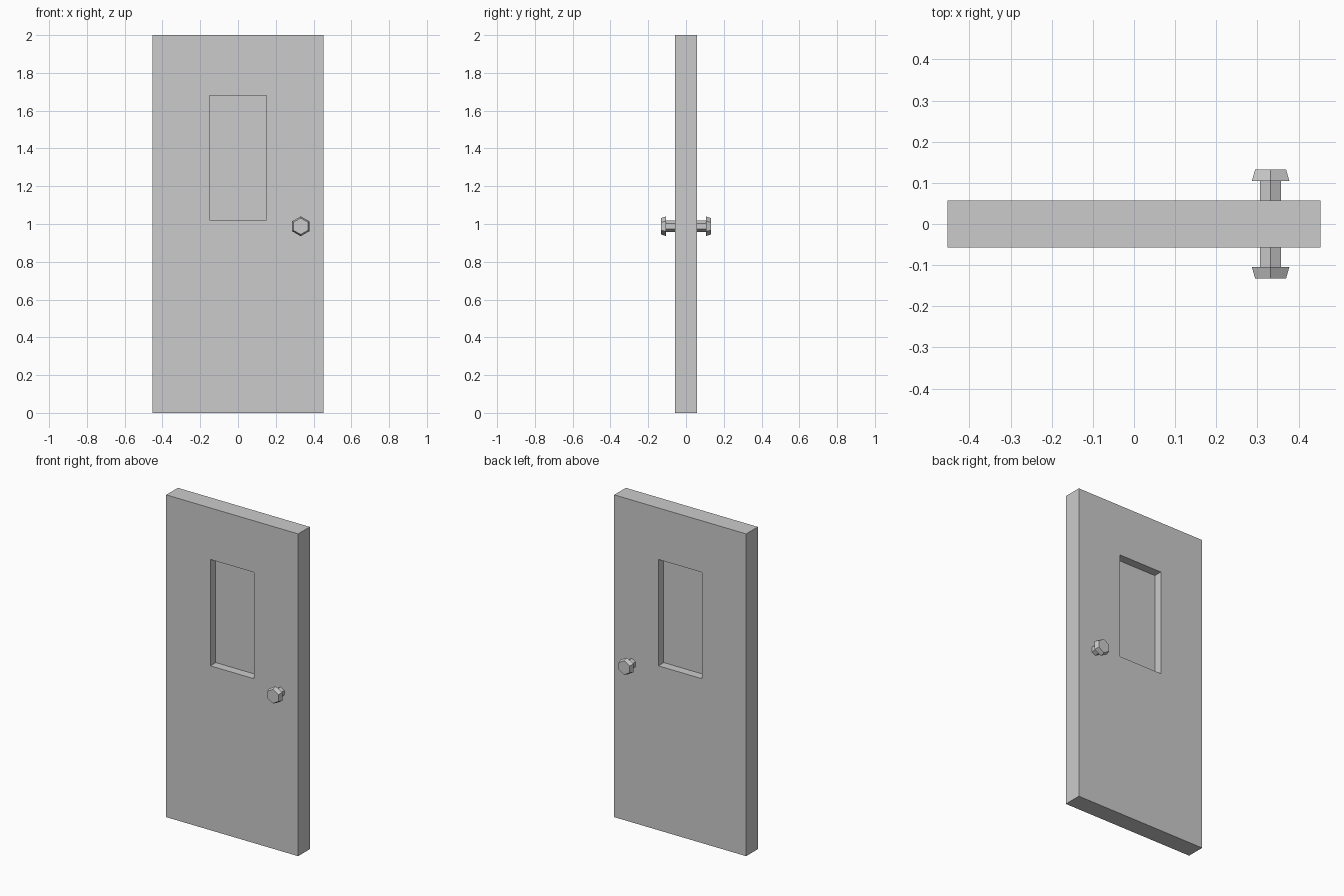
import bpy, bmesh, math
from mathutils import Matrix

if "Cube" in bpy.data.objects:
    bpy.data.objects.remove(bpy.data.objects["Cube"])

HALF_W, HALF_T, HEIGHT = 0.453, 0.057, 2.0
WIN_X, WIN_Z0, WIN_Z1 = 0.15, 1.02, 1.68
KNOB_X, KNOB_Z = 0.332, 0.988


def finish(name, bm):
    bmesh.ops.recalc_face_normals(bm, faces=bm.faces)
    mesh = bpy.data.meshes.new(name)
    bm.to_mesh(mesh)
    bm.free()
    obj = bpy.data.objects.new(name, mesh)
    bpy.context.collection.objects.link(obj)
    return obj


def window_door():
    # 3 x 3 panel layout with the middle left open, extruded through the thickness
    bm = bmesh.new()
    xs = (-HALF_W, -WIN_X, WIN_X, HALF_W)
    zs = (0, WIN_Z0, WIN_Z1, HEIGHT)
    grid = [[bm.verts.new((x, -HALF_T, z)) for z in zs] for x in xs]
    for i in range(3):
        for j in range(3):
            if (i, j) != (1, 1):
                bm.faces.new((grid[i][j], grid[i + 1][j], grid[i + 1][j + 1], grid[i][j + 1]))
    ext = bmesh.ops.extrude_face_region(bm, geom=bm.faces[:], use_keep_orig=True)
    moved = [g for g in ext["geom"] if isinstance(g, bmesh.types.BMVert)]
    bmesh.ops.translate(bm, verts=moved, vec=(0, 2 * HALF_T, 0))
    return finish("door_leaf", bm)


def window_pane():
    # thin pane set halfway through the opening
    bm = bmesh.new()
    bmesh.ops.create_cube(bm, size=1, matrix=Matrix.Translation((0, 0, (WIN_Z0 + WIN_Z1) / 2))
                          @ Matrix.Diagonal((2 * WIN_X, 0.008, WIN_Z1 - WIN_Z0, 1)))
    return finish("window_pane", bm)


def hex_part(name, side, r_in, r_out, y_in, y_out):
    # six-sided section along y, one corner pointing up
    bm = bmesh.new()
    rings = []
    for r, y in ((r_in, y_in), (r_out, y_out)):
        angles = [math.radians(90 + 60 * k) for k in range(6)]
        rings.append([bm.verts.new((KNOB_X + r * math.cos(a), side * y,
                                    KNOB_Z + r * math.sin(a))) for a in angles])
        bm.faces.new(rings[-1])
    for k in range(6):
        n = (k + 1) % 6
        bm.faces.new((rings[0][k], rings[0][n], rings[1][n], rings[1][k]))
    return finish(name, bm)


window_door()
window_pane()
# handle on both sides of the door
for label, side in (("front", -1), ("back", 1)):
    hex_part(label + "_knob_shaft", side, 0.0295, 0.0295, HALF_T, 0.105)
    hex_part(label + "_knob", side, 0.0525, 0.0435, 0.105, 0.132)
